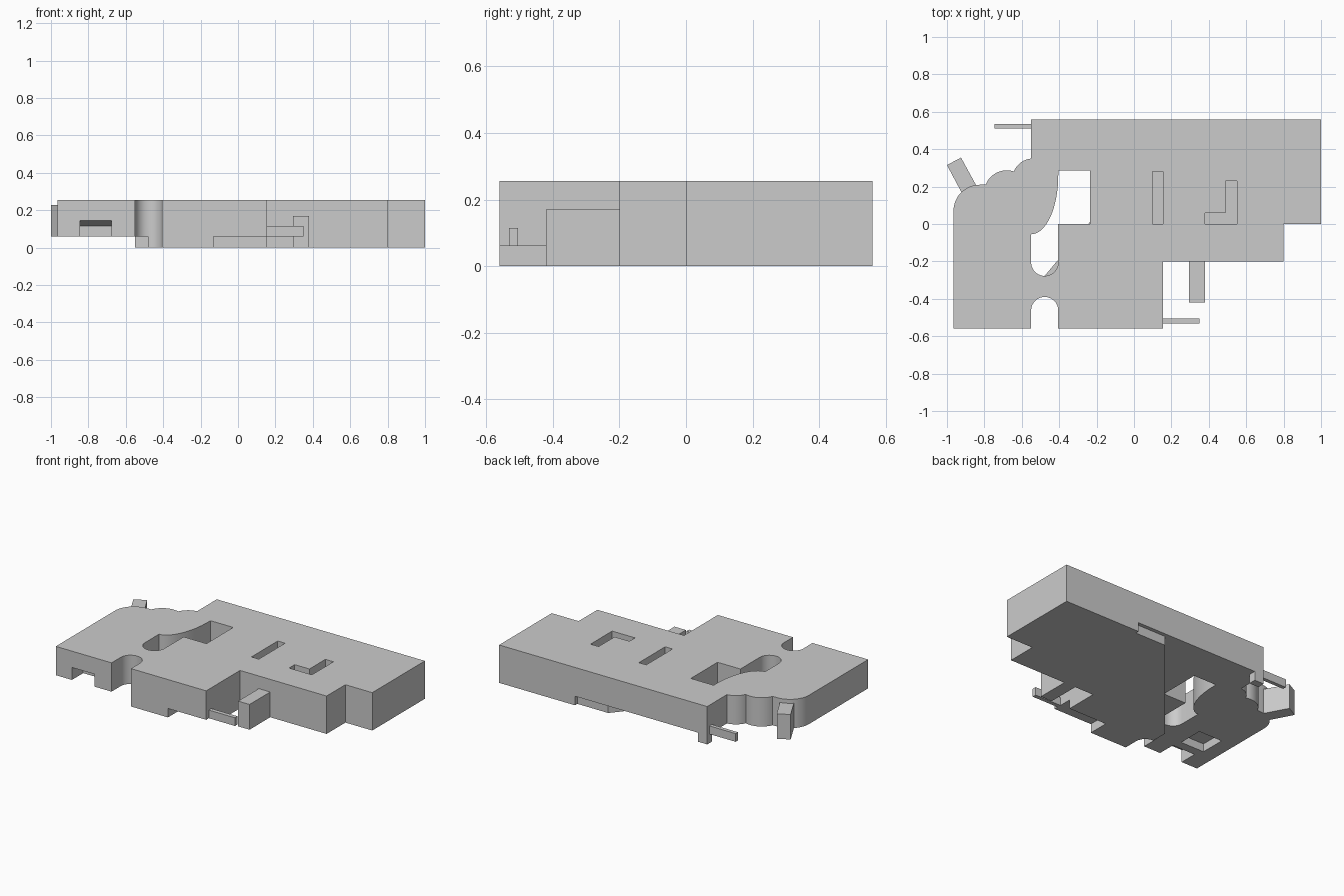
import bpy, bmesh, math

if "Cube" in bpy.data.objects:
    bpy.data.objects.remove(bpy.data.objects["Cube"])

mat = bpy.data.materials.new("light grey")
mat.diffuse_color = (0.6, 0.6, 0.6, 1)
mat.use_nodes = True
mat.node_tree.nodes["Principled BSDF"].inputs["Base Color"].default_value = mat.diffuse_color


def prism(name, pts, z0, z1):
    """Extrude a plan outline from z0 to z1."""
    bm = bmesh.new()
    f = bm.faces.new([bm.verts.new((x, y, z0)) for x, y in pts])
    r = bmesh.ops.extrude_face_region(bm, geom=[f])
    for v in r["geom"]:
        if isinstance(v, bmesh.types.BMVert):
            v.co.z = z1
    bmesh.ops.recalc_face_normals(bm, faces=bm.faces)
    me = bpy.data.meshes.new(name)
    bm.to_mesh(me)
    bm.free()
    me.materials.append(mat)
    ob = bpy.data.objects.new(name, me)
    bpy.context.collection.objects.link(ob)
    return ob


def rect(x0, x1, y0, y1):
    return [(x0, y0), (x1, y0), (x1, y1), (x0, y1)]


def arc(cx, cy, rx, ry, a0, a1, n=12):
    out = []
    for i in range(n + 1):
        a = math.radians(a0 + (a1 - a0) * i / n)
        out.append((cx + rx * math.cos(a), cy + ry * math.sin(a)))
    return out


# Main slab outline, clockwise from front left
outline = [(-.965, -.56)]
outline += arc(-.825, .07, .14, .14, 180, 90)
outline += arc(-.68, .165, .122, .122, 158, 73)
outline += arc(-.54, .24, .11, .11, 159, 95)
outline += [(-.55, .56), (1, .56), (1, 0), (.8, 0), (.8, -.2), (.155, -.2),
            (.155, -.56), (-.405, -.56)]
outline += arc(-.4775, -.4625, .0725, .0725, 0, 180, 20)
outline += [(-.55, -.56)]
body = prism("tile_body", outline, 0, .255)

cutters = []
# Irregular opening, kept above the bottom layer
hole = [(-.235, .285), (-.235, 0), (-.405, 0)]
hole += arc(-.4775, -.205, .0725, .0725, 0, -180, 20)
hole += arc(-.55, .26, .145, .315, -90, 0, 16) + [(-.405, .285)]
cutters.append(prism("cut_opening", hole, .06, .4))
# Raised underside left of the diagonal
under = [(.435, .7), (.435, .535), (.205, .535), (-.48, -.28), (-.48, -.7),
         (-1.2, -.7), (-1.2, .7)]
cutters.append(prism("cut_underside", under, -.2, .061))
# Front edge recess
cutters.append(prism("cut_front_recess", rect(-.13, .3, -.7, -.42), -.2, .06))
# Top slots
cutters.append(prism("cut_slot", rect(.1, .155, 0, .28), .2, .4))
cutters.append(prism("cut_l_slot", [(.38, 0), (.55, 0), (.55, .23), (.49, .23),
                                    (.49, .06), (.38, .06)], .2, .4))
# Pocket in the left underside and front socket with a sloping ceiling
cutters.append(prism("cut_pocket", rect(-.865, -.69, -.38, -.21), -.2, .115))
socket = prism("cut_socket", rect(-.845, -.675, -.6, -.44), -.2, .115)
for v in socket.data.vertices:
    if v.co.z > 0 and v.co.y < -.5:
        v.co.z = .155
cutters.append(socket)

for c in cutters:
    m = body.modifiers.new(c.name, "BOOLEAN")
    m.operation = "DIFFERENCE"
    m.solver = "EXACT"
    m.object = c
bpy.context.view_layer.objects.active = body
body.select_set(True)
for c in cutters:
    bpy.ops.object.modifier_apply(modifier=c.name)
for c in cutters:
    bpy.data.objects.remove(c, do_unlink=True)
bpy.ops.object.shade_smooth_by_angle(angle=math.radians(25))

# Attached lugs, pegs and foot
prism("front_block", rect(.295, .38, -.42, -.2), 0, .17)
prism("front_peg", rect(.155, .35, -.532, -.505), .06, .115)
prism("back_peg", rect(-.745, -.55, .51, .535), .06, .115)
prism("back_foot", rect(-.55, -.48, .51, .56), 0, .061)
prism("angled_lug", [(-1, .315), (-.925, .355), (-.84, .2), (-.92, .165)], .06, .228)
